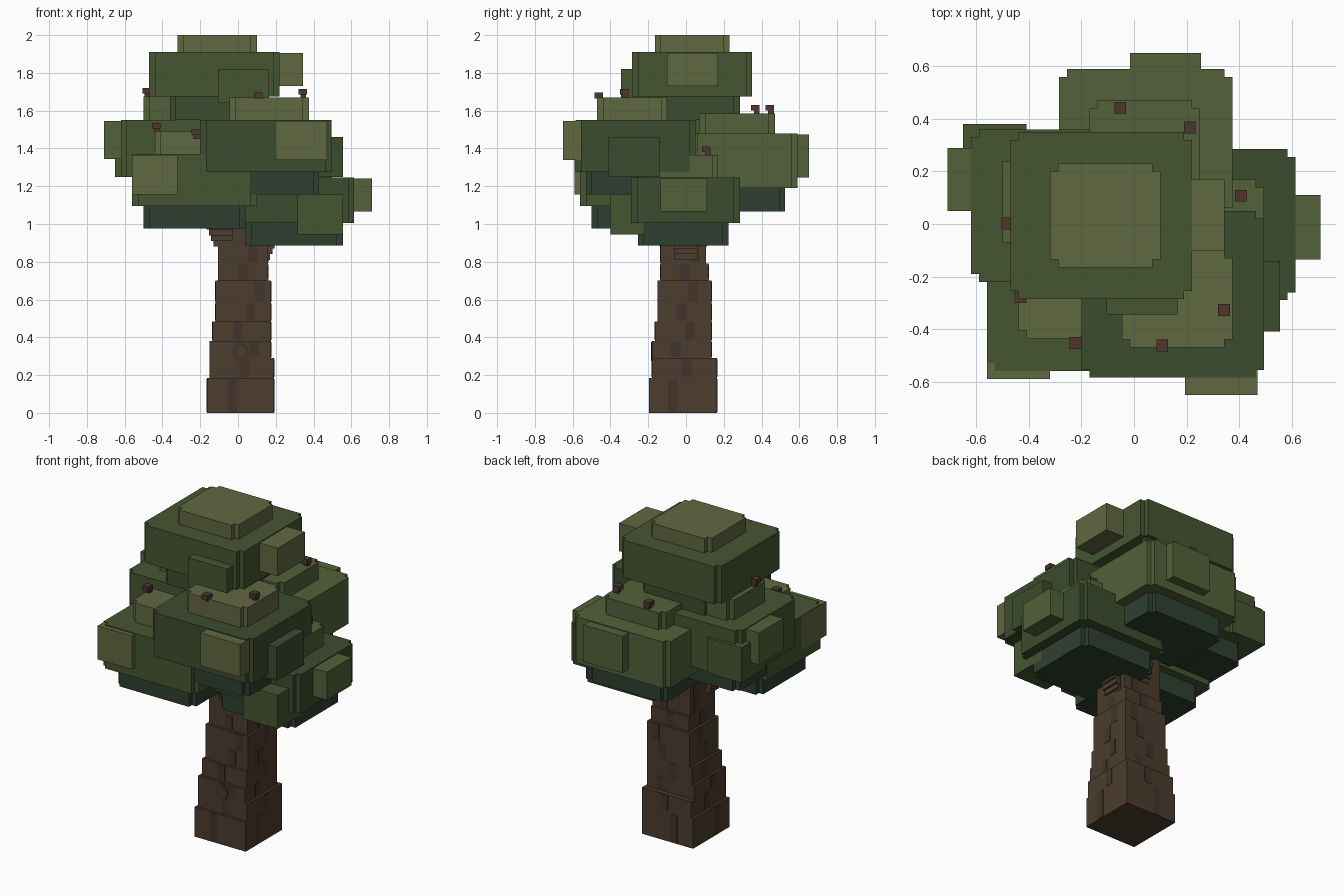
import bpy, math

if "Cube" in bpy.data.objects:
    bpy.data.objects.remove(bpy.data.objects["Cube"])

def mat(name, r, g, b):
    m = bpy.data.materials.new(name)
    lin = [((c / 255 + 0.055) / 1.055) ** 2.4 for c in (r, g, b)]
    m.diffuse_color = (*lin, 1)
    m.use_nodes = True
    m.node_tree.nodes["Principled BSDF"].inputs["Base Color"].default_value = m.diffuse_color
    return m

LIGHT = mat("leaf_light", 96, 104, 64)
FRESH = mat("leaf_fresh", 82, 97, 56)
MID = mat("leaf_mid", 70, 85, 48)
DARK = mat("leaf_dark", 60, 76, 46)
DEEP = mat("leaf_deep", 46, 64, 48)
BARK = mat("bark", 76, 60, 46)
BARK2 = mat("bark_streak", 66, 52, 41)
TWIG = mat("twig", 78, 54, 45)

def prism(name, outline, z0, z1, m):
    n = len(outline)
    verts = [(x, y, z) for z in (z0, z1) for x, y in outline]
    faces = [list(range(n))[::-1], list(range(n, 2 * n))]
    faces += [[i, (i + 1) % n, n + (i + 1) % n, n + i] for i in range(n)]
    me = bpy.data.meshes.new(name)
    me.from_pydata(verts, [], faces)
    me.materials.append(m)
    ob = bpy.data.objects.new(name, me)
    bpy.context.collection.objects.link(ob)
    return ob

def box(name, x0, x1, y0, y1, z0, z1, m):
    return prism(name, [(x0, y0), (x1, y0), (x1, y1), (x0, y1)], z0, z1, m)

def notched(name, x0, x1, y0, y1, z0, z1, m, d=0.03):
    # box with a square step cut from each upright corner
    a, b, c, e = x0 + d, x1 - d, y0 + d, y1 - d
    prism(name, [(a, y0), (b, y0), (b, c), (x1, c), (x1, e), (b, e),
                 (b, y1), (a, y1), (a, e), (x0, e), (x0, c), (a, c)], z0, z1, m)

# Trunk: stacked, tapering blocks
trunk = [(0, .185, -.165, .19, -.195, .165), (.185, .29, -.15, .19, -.18, .165),
         (.29, .38, -.15, .175, -.18, .135), (.38, .485, -.135, .175, -.165, .135),
         (.485, .585, -.12, .175, -.15, .135), (.585, .70, -.12, .175, -.15, .135),
         (.70, .79, -.105, .16, -.135, .12), (.79, 1.2, -.105, .16, -.135, .105)]
for i, (z0, z1, x0, x1, y0, y1) in enumerate(trunk):
    box(f"trunk_{i}", x0, x1, y0, y1, z0, z1, BARK)
    # darker bark streaks on the four sides
    e, xs, ys = .002, x0 + .11 + .05 * (i % 3), y0 + .10 + .06 * (i % 2)
    box(f"streak_x_{i}", xs, xs + .05, y0 - e, y1 + e, z0 + .005, z1 - .005, BARK2)
    box(f"streak_y_{i}", x0 - e, x1 + e, ys, ys + .05, z0 + .005, z1 - .005, BARK2)

# Knot on the front
for nm, r, y, m in (("knot_ring", .045, -.184, BARK2), ("knot_centre", .027, -.186, BARK)):
    ob = prism(nm, [(r * math.cos(k * math.pi / 4 + math.pi / 8),
                     1.2 * r * math.sin(k * math.pi / 4 + math.pi / 8)) for k in range(8)], 0, .01, m)
    ob.rotation_euler = (math.pi / 2, 0, 0)
    ob.location = (.015, y + .01, .325)

# Stepped branch stubs under the crown
for i in range(4):
    z, t = .88 + .03 * i, .012 * i
    box(f"branch_left_{i}", -.13 - t, -.03, -.14 - t, -.05, z, z + .03, BARK)
    box(f"branch_right_{i}", .10, .17 + t, -.06, .06, z - .07, z - .04, BARK)
    box(f"branch_back_{i}", -.02, .09, .05, .11 + t, z, z + .03, BARK)

# Crown clusters: core, upper cap, lower skirt
cores = [
    ("top_core", -.47, .22, -.285, .35, 1.675, 1.91, MID),
    ("top_cap", -.32, .10, -.165, .23, 1.91, 2.0, LIGHT),
    ("top_skirt", -.36, .12, -.23, .285, 1.55, 1.675, DARK),
    ("left_core", -.62, .02, -.22, .36, 1.25, 1.55, MID),
    ("left_cap", -.50, -.08, -.10, .27, 1.55, 1.675, FRESH),
    ("left_skirt", -.555, -.05, -.15, .29, 1.13, 1.25, DEEP),
    ("front_right_core", -.20, .495, -.585, .05, 1.275, 1.55, DARK),
    ("front_right_cap", -.045, .375, -.47, -.10, 1.55, 1.67, LIGHT),
    ("front_right_skirt", -.13, .43, -.53, 0, 1.155, 1.275, DEEP),
    ("front_left_core", -.56, .10, -.56, .03, 1.095, 1.37, MID),
    ("front_left_cap", -.44, 0, -.435, -.06, 1.37, 1.49, LIGHT),
    ("front_left_skirt", -.50, .04, -.50, -.02, .975, 1.095, DEEP),
    ("back_core", -.285, .375, .03, .59, 1.19, 1.48, FRESH),
    ("back_cap", -.17, .25, .07, .47, 1.48, 1.585, FRESH),
    ("back_skirt", -.22, .31, .09, .525, 1.065, 1.19, DEEP),
    ("right_core", .0, .615, -.29, .285, 1.005, 1.245, DARK),
    ("right_cap", .09, .495, -.22, .17, 1.245, 1.365, FRESH),
    ("right_skirt", .04, .555, -.255, .225, .885, 1.005, DEEP),
]
for c in cores:
    notched(*c)

# Leaf bumps sticking out of the clusters
bumps = [
    ("top_bump_right", .10, .345, -.10, .17, 1.73, 1.905, LIGHT),
    ("top_bump_front", -.105, .165, -.345, -.10, 1.64, 1.82, MID),
    ("left_bump", -.71, -.47, .05, .29, 1.345, 1.545, FRESH),
    ("left_bump_back", -.65, -.41, .14, .38, 1.25, 1.47, MID),
    ("front_right_bump", .195, .47, -.65, -.375, 1.34, 1.545, LIGHT),
    ("front_right_side_bump", .31, .555, -.41, -.14, 1.25, 1.46, DARK),
    ("front_left_bump", -.56, -.32, -.59, -.345, 1.155, 1.365, LIGHT),
    ("back_bump", -.015, .255, .41, .65, 1.245, 1.475, FRESH),
    ("right_bump", .47, .71, -.135, .11, 1.065, 1.24, FRESH),
    ("right_bump_front", .315, .555, -.40, -.16, .945, 1.155, MID),
]
for b in bumps:
    box(*b)

# Small twigs poking out of the crown
twigs = [(-.05, .45, 1.58), (.215, .375, 1.58), (.41, .115, 1.36), (.345, -.32, 1.665),
         (.11, -.455, 1.645), (-.22, -.445, 1.45), (-.48, .01, 1.67), (-.43, -.27, 1.485)]
for i, (x, y, z) in enumerate(twigs):
    box(f"twig_stem_{i}", x - .015, x + .015, y - .015, y + .015, z, z + .03, TWIG)
    box(f"twig_tip_{i}", x - .025, x + .02, y - .03, y + .015, z + .02, z + .05, TWIG)
